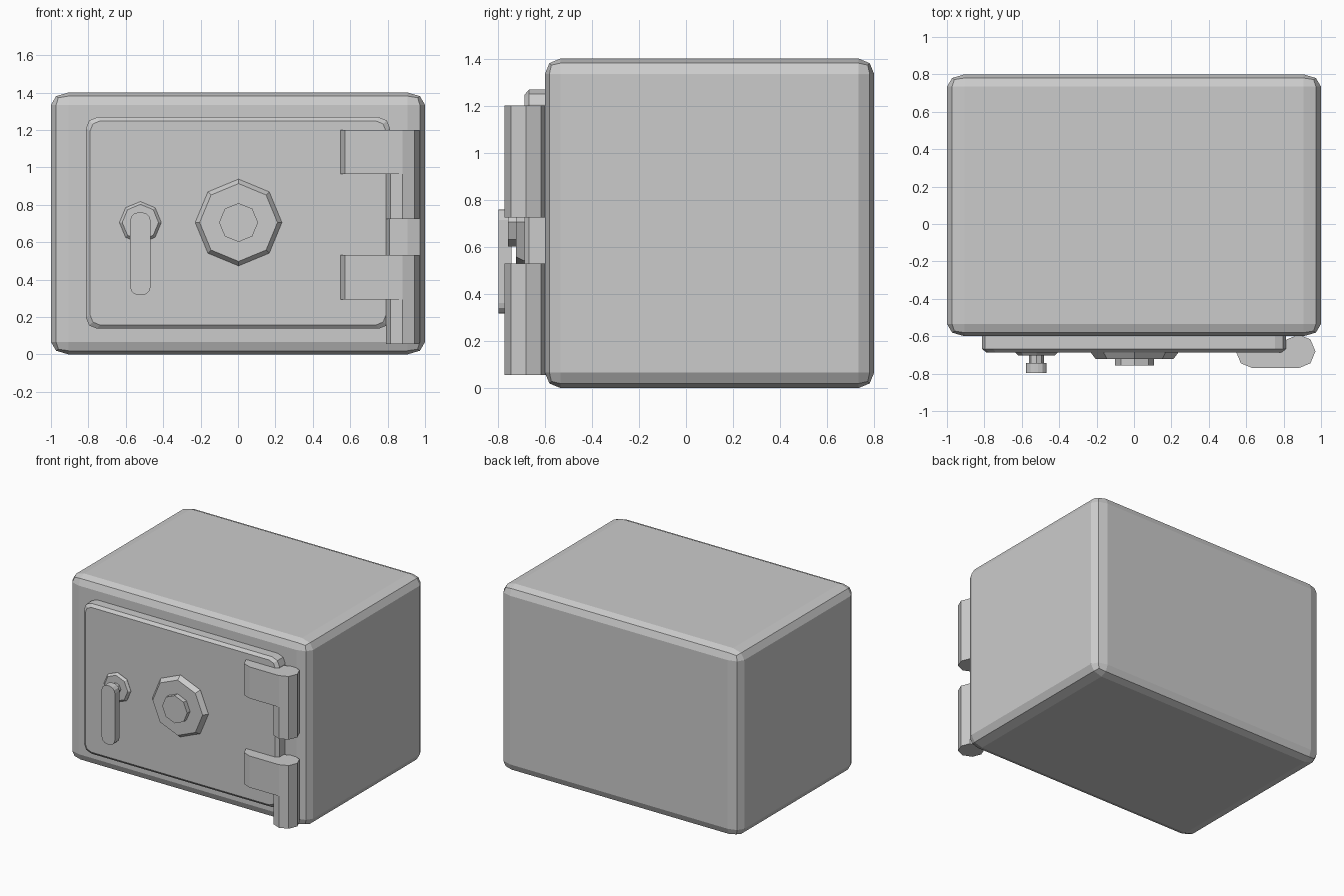
import bpy, bmesh
from math import sin, cos, pi

if "Cube" in bpy.data.objects:
    bpy.data.objects.remove(bpy.data.objects["Cube"])


def finish(name, bm):
    bmesh.ops.recalc_face_normals(bm, faces=bm.faces[:])
    mesh = bpy.data.meshes.new(name)
    bm.to_mesh(mesh)
    bm.free()
    ob = bpy.data.objects.new(name, mesh)
    bpy.context.collection.objects.link(ob)
    return ob


def loft(name, rings):
    """Skin a stack of equal-length rings and cap both ends."""
    bm = bmesh.new()
    loops = [[bm.verts.new(p) for p in r] for r in rings]
    n = len(loops[0])
    for a, b in zip(loops, loops[1:]):
        for i in range(n):
            j = (i + 1) % n
            bm.faces.new((a[i], a[j], b[j], b[i]))
    bm.faces.new(loops[0])
    bm.faces.new(loops[-1])
    return finish(name, bm)


def octagon(x, y, r):
    return [(x + r * cos(i * pi / 4), y + r * sin(i * pi / 4)) for i in range(8)]


def rounded_rect(x0, x1, z0, z1, r, segs):
    pts = []
    for k, (cx, cz) in enumerate([(x1 - r, z1 - r), (x0 + r, z1 - r),
                                  (x0 + r, z0 + r), (x1 - r, z0 + r)]):
        for s in range(segs + 1):
            a = (k + s / segs) * pi / 2
            pts.append((cx + r * cos(a), cz + r * sin(a)))
    return pts


def at_y(pts, y):
    return [(x, y, z) for x, z in pts]


def at_z(pts, z):
    return [(x, y, z) for x, y in pts]


# Body: bevelled unit cube, then stretched to size
bm = bmesh.new()
bmesh.ops.create_cube(bm, size=1)
bmesh.ops.bevel(bm, geom=bm.edges[:], offset=0.047, segments=2, profile=0.5,
                affect='EDGES')
bmesh.ops.scale(bm, vec=(2, 1.4, 1.4), verts=bm.verts[:])
bmesh.ops.translate(bm, vec=(0, 0.1, 0.7), verts=bm.verts[:])
finish("safe_body", bm)

# Door: rounded slab with a chamfered front edge
outer = rounded_rect(-0.813, 0.813, 0.137, 1.268, 0.06, 2)
inner = rounded_rect(-0.79, 0.79, 0.158, 1.247, 0.05, 2)
loft("door", [at_y(outer, -0.56), at_y(outer, -0.668), at_y(inner, -0.686)])

# Dial, its knob, the handle base and its pin
ZC = 0.705
for name, x, steps in [
    ("dial", 0.003, [(0.232, -0.66), (0.232, -0.69), (0.208, -0.722)]),
    ("dial_knob", 0.003, [(0.104, -0.70), (0.104, -0.757)]),
    ("handle_base", -0.522, [(0.112, -0.66), (0.112, -0.688), (0.097, -0.704)]),
    ("handle_pin", -0.522, [(0.04, -0.69), (0.04, -0.76)]),
]:
    loft(name, [at_y(octagon(x, ZC, r), y) for r, y in steps])

# Handle lever
lever = rounded_rect(-0.577, -0.467, 0.317, 0.759, 0.045, 3)
loft("handle_lever", [at_y(lever, -0.742), at_y(lever, -0.797)])

# Hinges: octagonal barrel plus curved strap reaching over the door
HX, HY, HR = 0.88, -0.681, 0.09
barrel = octagon(HX, HY, HR)
strap = [(HX, HY), (0.545, HY)] + [(x - 0.245, y) for x, y in barrel[5:7]] + [barrel[6]]
for label, top in [("upper", 1.2), ("lower", 0.53)]:
    loft(label + "_hinge_barrel", [at_z(barrel, top - 0.475), at_z(barrel, top)])
    loft(label + "_hinge_strap", [at_z(strap, top - 0.237), at_z(strap, top)])
